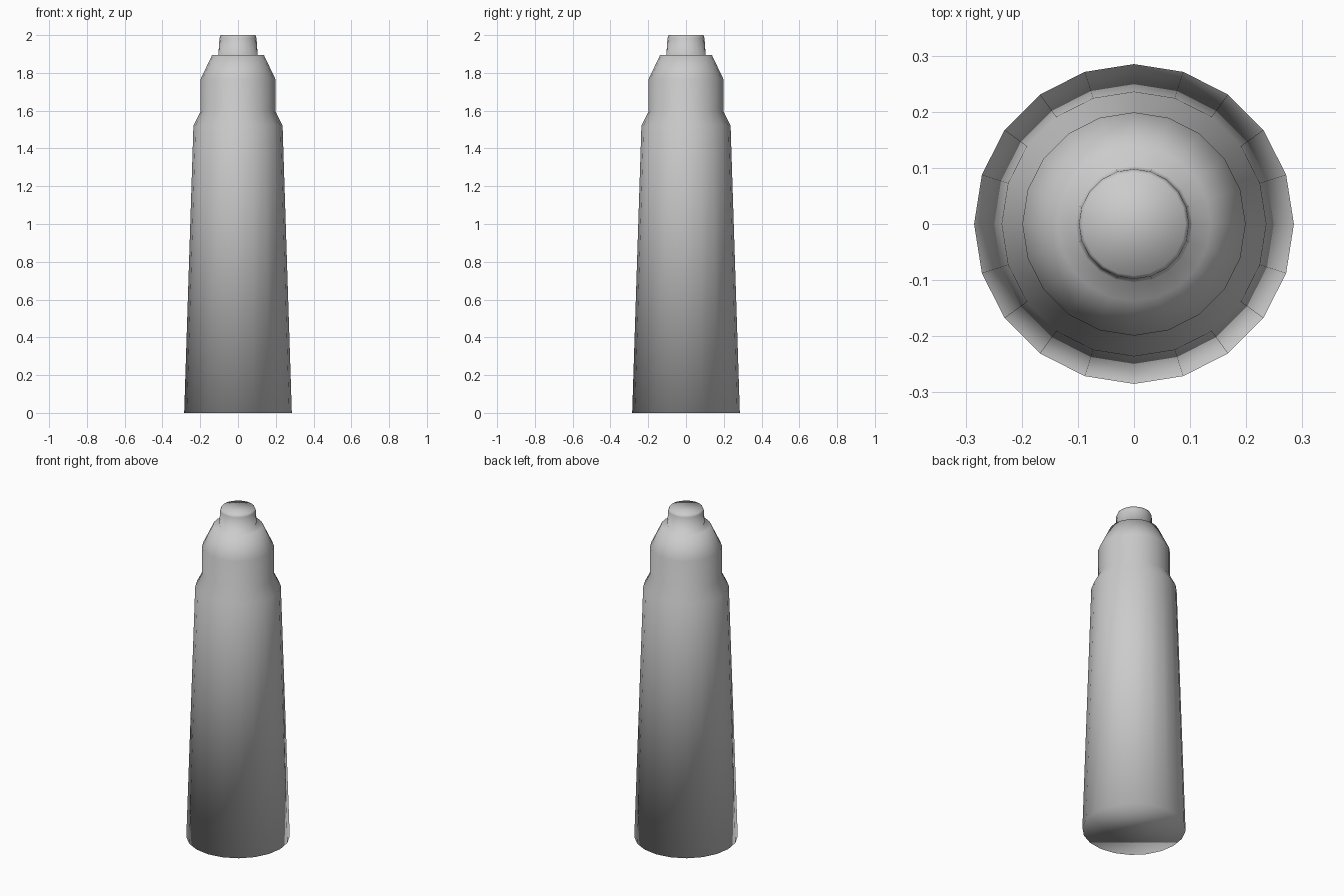
import bpy, bmesh, math

if "Cube" in bpy.data.objects:
    bpy.data.objects.remove(bpy.data.objects["Cube"])

SIDES = 20

# Bottle silhouette from base to nozzle tip: (radius, height)
PROFILE = [
    (0.285, 0.0), (0.236, 1.522),      # tapered body
    (0.199, 1.595), (0.199, 1.765),    # step and collar
    (0.137, 1.895), (0.104, 1.895),    # sloped shoulder and flat ledge
    (0.098, 1.985), (0.092, 2.0),      # nozzle with eased rim
]


def lathe(name, profile, sides):
    bm = bmesh.new()
    rings = []
    for r, z in profile:
        rings.append([bm.verts.new((r * math.cos(2 * math.pi * i / sides),
                                    r * math.sin(2 * math.pi * i / sides), z))
                      for i in range(sides)])
    for low, high in zip(rings, rings[1:]):
        for i in range(sides):
            j = (i + 1) % sides
            bm.faces.new((low[i], low[j], high[j], high[i]))
    # End caps
    bm.faces.new(rings[0][::-1])
    bm.faces.new(rings[-1])
    for f in bm.faces:
        f.smooth = True
    mesh = bpy.data.meshes.new(name)
    bm.to_mesh(mesh)
    bm.free()
    obj = bpy.data.objects.new(name, mesh)
    bpy.context.collection.objects.link(obj)
    return obj


lathe("bottle", PROFILE, SIDES)
